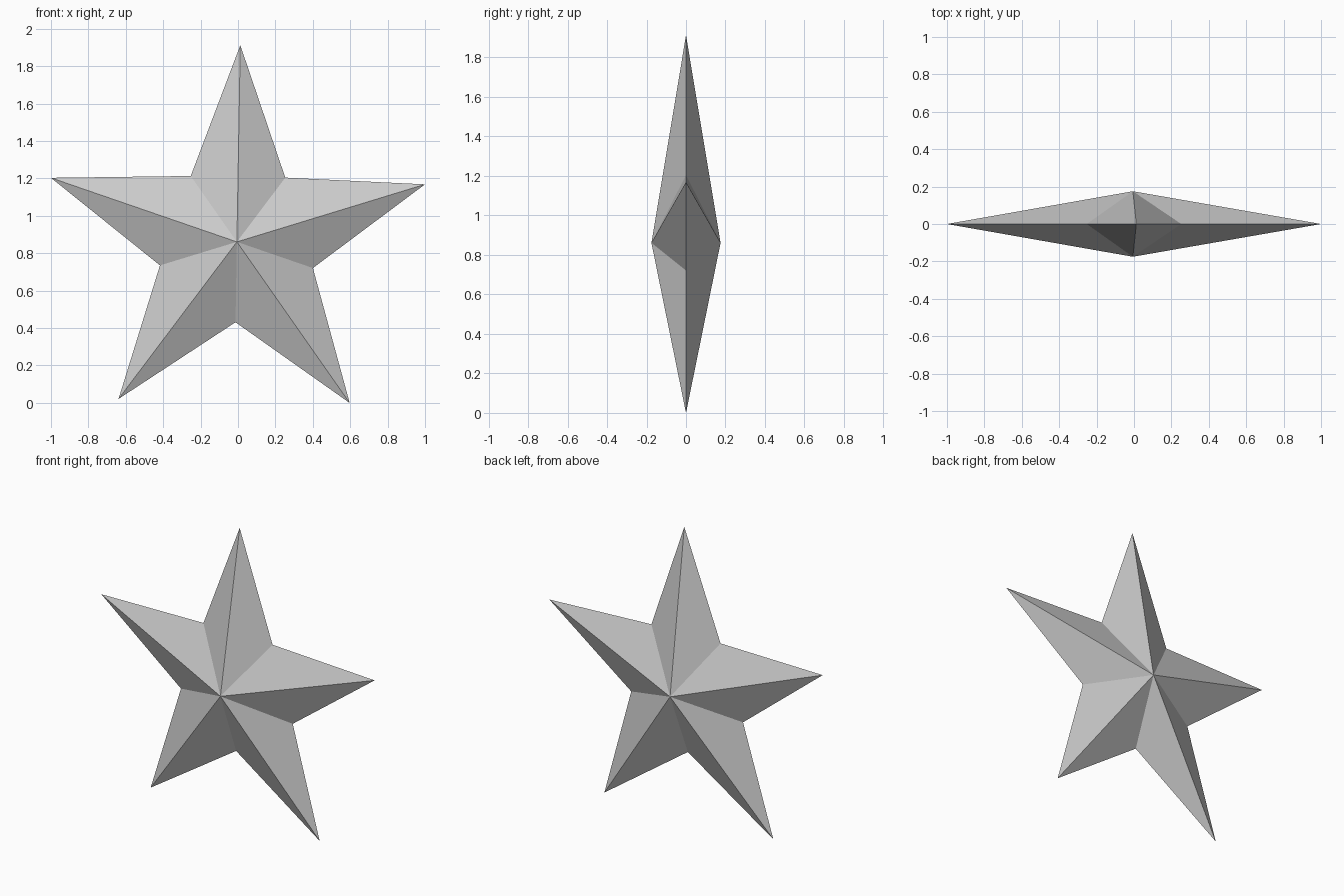
import bpy
import bmesh
from math import cos, sin, radians

cube = bpy.data.objects.get("Cube")
if cube:
    bpy.data.objects.remove(cube, do_unlink=True)

POINTS = 5
OUTER, INNER = 1.0516, 0.43
HALF_DEPTH = 0.175
TILT = radians(-1)
CENTRE_X, CENTRE_Z = -0.006, 0.861

# Plain grey
grey = bpy.data.materials.new("grey")
grey.use_nodes = True
colour = (0.6, 0.6, 0.6, 1)
grey.diffuse_color = colour
grey.node_tree.nodes["Principled BSDF"].inputs["Base Color"].default_value = colour

# Star outline: alternating tips and notches
bm = bmesh.new()
rim = []
for i in range(2 * POINTS):
    angle = radians(90 + i * 180 / POINTS) + TILT
    radius = INNER if i % 2 else OUTER
    rim.append(bm.verts.new((CENTRE_X + radius * cos(angle), 0,
                             CENTRE_Z + radius * sin(angle))))

# Front and back peaks, each joined to the outline by flat facets
for y in (-HALF_DEPTH, HALF_DEPTH):
    peak = bm.verts.new((CENTRE_X, y, CENTRE_Z))
    for i, vert in enumerate(rim):
        bm.faces.new((peak, vert, rim[(i + 1) % len(rim)]))
bmesh.ops.recalc_face_normals(bm, faces=bm.faces)

mesh = bpy.data.meshes.new("star")
bm.to_mesh(mesh)
bm.free()
mesh.materials.append(grey)
star = bpy.data.objects.new("star", mesh)
bpy.context.collection.objects.link(star)
